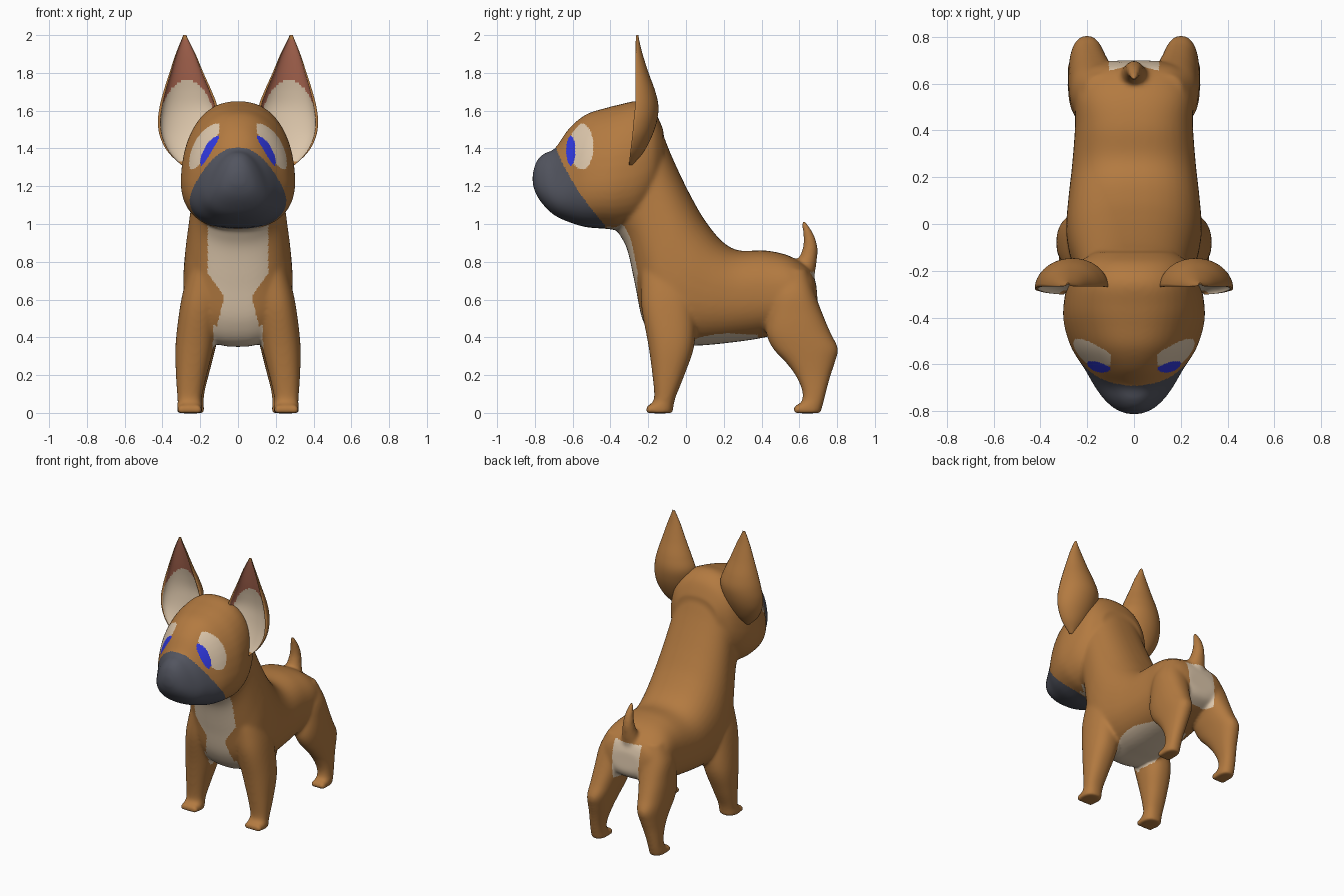
import bpy, bmesh, math
from mathutils import Vector

if "Cube" in bpy.data.objects:
    bpy.data.objects.remove(bpy.data.objects["Cube"])


def material(name, rgb):
    m = bpy.data.materials.new(name)
    m.diffuse_color = (*rgb, 1)
    m.use_nodes = True
    m.node_tree.nodes["Principled BSDF"].inputs["Base Color"].default_value = m.diffuse_color
    return m


FUR = material("brown fur", (0.45, 0.195, 0.052))
CREAM = material("cream", (0.72, 0.57, 0.41))
DARK = material("dark muzzle", (0.085, 0.09, 0.115))
BLUE = material("blue iris", (0.03, 0.04, 0.75))
PINK = material("ear pink", (0.42, 0.14, 0.085))


def spline(rows, k=6):
    """Catmull-Rom interpolation between rows of numbers."""
    out = []
    for i in range(len(rows) - 1):
        a, b, c, d = (rows[max(i - 1, 0)], rows[i], rows[i + 1], rows[min(i + 2, len(rows) - 1)])
        for j in range(k):
            t = j / k
            out.append([0.5 * (2 * q + (r - p) * t + (2 * p - 5 * q + 4 * r - s) * t * t
                               + (3 * q - p - 3 * r + s) * t ** 3) for p, q, r, s in zip(a, b, c, d)])
    return out + [list(rows[-1])]


def ring(center, u, v, e=2.0, n=40, egg=0.0):
    """Superellipse ring spanned by the half axes u and v; egg narrows the +v end."""
    pts = []
    for i in range(n):
        a = 2 * math.pi * i / n
        c, s = math.cos(a), math.sin(a)
        h = math.copysign(abs(s) ** (2 / e), s)
        pts.append(Vector(center) + Vector(v) * h
                   + Vector(u) * math.copysign(abs(c) ** (2 / e), c) * (1 - egg * h))
    return pts


def loft(bm, rings):
    vs = [[bm.verts.new(p) for p in r] for r in rings]
    n = len(vs[0])
    for a, b in zip(vs, vs[1:]):
        for i in range(n):
            bm.faces.new((a[i], a[(i + 1) % n], b[(i + 1) % n], b[i]))
    bm.faces.new(vs[0])
    bm.faces.new(vs[-1])


def new_object(name, bm, mats):
    bmesh.ops.recalc_face_normals(bm, faces=bm.faces)
    me = bpy.data.meshes.new(name)
    bm.to_mesh(me)
    bm.free()
    for m in mats:
        me.materials.append(m)
    ob = bpy.data.objects.new(name, me)
    bpy.context.collection.objects.link(ob)
    return ob


body = bmesh.new()

# torso and neck: top y, top z, bottom y, bottom z, half width
torso = [(.69, .68, .70, .55, .11), (.655, .76, .675, .50, .20), (.55, .83, .58, .45, .25),
         (.42, .86, .42, .40, .252), (.28, .86, .22, .37, .265), (.19, .91, .04, .355, .28),
         (.10, 1.02, -.13, .36, .29), (.03, 1.14, -.225, .48, .28), (-.03, 1.26, -.27, .68, .26),
         (-.08, 1.37, -.31, .86, .243), (-.125, 1.48, -.35, .94, .235), (-.18, 1.58, -.38, .98, .235)]
loft(body, [ring((0, (a + c) / 2, (b + d) / 2), (w, 0, 0), (0, (a - c) / 2, (b - d) / 2), 2.4)
            for a, b, c, d, w in spline(torso)])

# head: y, top z, bottom z, half width, egg shape
head = [(-.812, 1.27, 1.21, .03, .1), (-.79, 1.335, 1.15, .078, .25), (-.75, 1.375, 1.095, .12, .3),
        (-.695, 1.40, 1.045, .158, .3), (-.62, 1.505, 1.01, .20, .28), (-.53, 1.58, .983, .258, .22),
        (-.43, 1.613, .975, .292, .17), (-.35, 1.633, .97, .298, .12), (-.25, 1.65, 1.0, .28, .1),
        (-.17, 1.60, 1.1, .24, .08), (-.12, 1.50, 1.2, .17, 0)]
loft(body, [ring((0, y, (t + b) / 2), (w, 0, 0), (0, 0, (t - b) / 2), 2.35, egg=g)
            for y, t, b, w, g in spline(head)])

# tail: y, z, radius
tail = [(.60, .72, .08), (.642, .81, .052), (.658, .88, .039), (.65, .94, .030),
        (.634, .985, .021), (.622, 1.017, .011)]
loft(body, [ring((0, y, z), (r, 0, 0), (0, r, 0)) for y, z, r in spline(tail)])

# legs: z, front y, back y, centre x, half width
front_leg = [(.82, -.24, .02, .15, .09), (.68, -.24, .04, .18, .102), (.55, -.235, .05, .203, .106),
             (.36, -.20, .045, .228, .103), (.20, -.178, -.008, .247, .082), (.09, -.168, -.052, .256, .066),
             (.055, -.178, -.062, .256, .064), (.035, -.205, -.066, .256, .067),
             (.015, -.212, -.068, .256, .068), (-.002, -.208, -.07, .256, .066)]
hind_leg = [(.76, .48, .64, .13, .08), (.64, .45, .68, .158, .108), (.52, .43, .725, .177, .102),
            (.42, .425, .768, .19, .092), (.34, .46, .806, .20, .08), (.27, .525, .79, .207, .07),
            (.20, .578, .767, .215, .06), (.12, .614, .745, .226, .051), (.06, .612, .73, .231, .049),
            (.038, .578, .724, .232, .052), (.015, .569, .718, .232, .053), (-.002, .572, .714, .232, .052)]
for side in (-1, 1):
    for leg, toe_y, gap in ((front_leg, -.19, .042), (hind_leg, .592, .031)):
        loft(body, [ring((side * x, (a + b) / 2, z), (w, 0, 0), (0, (b - a) / 2, 0), 2.3)
                    for z, a, b, x, w in spline(leg)])
        # toes
        for dx in (-gap, 0, gap):
            loft(body, [ring((side * leg[-1][3] + dx, toe_y, z), (r, 0, 0), (0, r, 0), n=16)
                        for z, r in ((-.002, .022), (.02, .026), (.035, .02), (.045, .008))])

# fuse the parts into one soft skin
bodyob = new_object("body", body, [])
rm = bodyob.modifiers.new("fuse", 'REMESH')
rm.mode = 'VOXEL'
rm.voxel_size = 0.008
sm = bodyob.modifiers.new("soften", 'SMOOTH')
sm.factor = 0.5
sm.iterations = 32
dg = bpy.context.evaluated_depsgraph_get()
skin = bpy.data.meshes.new_from_object(bodyob.evaluated_get(dg))
bodyob.modifiers.clear()
bodyob.data = skin
skin.materials.clear()
for m in (FUR, CREAM, DARK, BLUE):
    skin.materials.append(m)


def lerp(z, z0, z1, a, b):
    t = min(max((z - z0) / (z1 - z0), 0), 1)
    return a + (b - a) * t


def inside(y, z, cy, cz, ry, rz):
    return ((y - cy) / ry) ** 2 + ((z - cz) / rz) ** 2 < 1


def body_colour(p, n):
    x, y, z = abs(p.x), p.y, p.z
    # muzzle
    t = (1.405 - z) / .41
    if .96 < z < 1.41 and y < min(-.69 + .26 * t - .1 * t * (1 - t), -.43):
        return 2
    # eyes
    if x > .1 and inside(y, z, -.61, 1.388, .024, .078):
        return 3
    if x > .1 and inside(y, z, -.552, 1.41, .062, .122):
        return 1
    # chest
    if z < 1.01 and y < -.1 and n.y < -.1 and z > .34:
        w = lerp(z, .62, .74, .075, .16) if z > .6 else lerp(z, .37, .6, .135, .075)
        if x < w:
            return 1
    # belly
    if -.2 < y < .38 and z < .5 and n.z < -.4:
        if x < .13 + .06 * math.sin(math.pi * min(max((y + .05) / .43, 0), 1)):
            return 1
    # rump
    if y > .6 and x < .105 and .47 < z < .745 and n.y > .1:
        return 1
    return 0


for f in skin.polygons:
    f.material_index = body_colour(f.center, f.normal)
    f.use_smooth = True

# ears: z, inner x, outer x, front y, back y
ear = [(1.312, .275, .30, -.302, -.285), (1.38, .20, .37, -.295, -.225), (1.46, .15, .412, -.285, -.182),
       (1.54, .12, .424, -.278, -.155), (1.62, .11, .415, -.27, -.146), (1.70, .138, .395, -.267, -.162),
       (1.80, .183, .363, -.267, -.198), (1.90, .225, .33, -.267, -.23), (1.97, .26, .302, -.266, -.247),
       (2.0, .274, .29, -.263, -.252)]
HALF = 28
for side, name in ((-1, "left_ear"), (1, "right_ear")):
    rings = []
    for z, a, b, yf, yb in spline(ear, 8):
        c, w, d = (a + b) / 2, (b - a) / 2, yb - yf
        outer = [(w * math.cos(math.pi * i / HALF), d * math.sin(math.pi * i / HALF)) for i in range(HALF + 1)]
        inner = [(-.91 * w * math.cos(math.pi * i / HALF), .5 * d * math.sin(math.pi * i / HALF))
                 for i in range(HALF + 1)]
        rings.append([Vector((side * (c + u), yf + v, z)) for u, v in outer + inner])
    bm = bmesh.new()
    loft(bm, rings)
    bm.faces.ensure_lookup_table()
    n = 2 * HALF + 2
    for k, f in enumerate(bm.faces):
        f.smooth = True
        p = f.calc_center_median()
        # inner cup: cream below, pink towards the tip
        if k < n * (len(rings) - 1) and HALF < k % n < n - 1 and 1.335 < p.z < 1.975:
            arch = inside(abs(p.x), p.z, .27, 1.49, .15, .27) or p.z < 1.5
            f.material_index = 1 if arch else 2
    new_object(name, bm, (FUR, CREAM, PINK))
